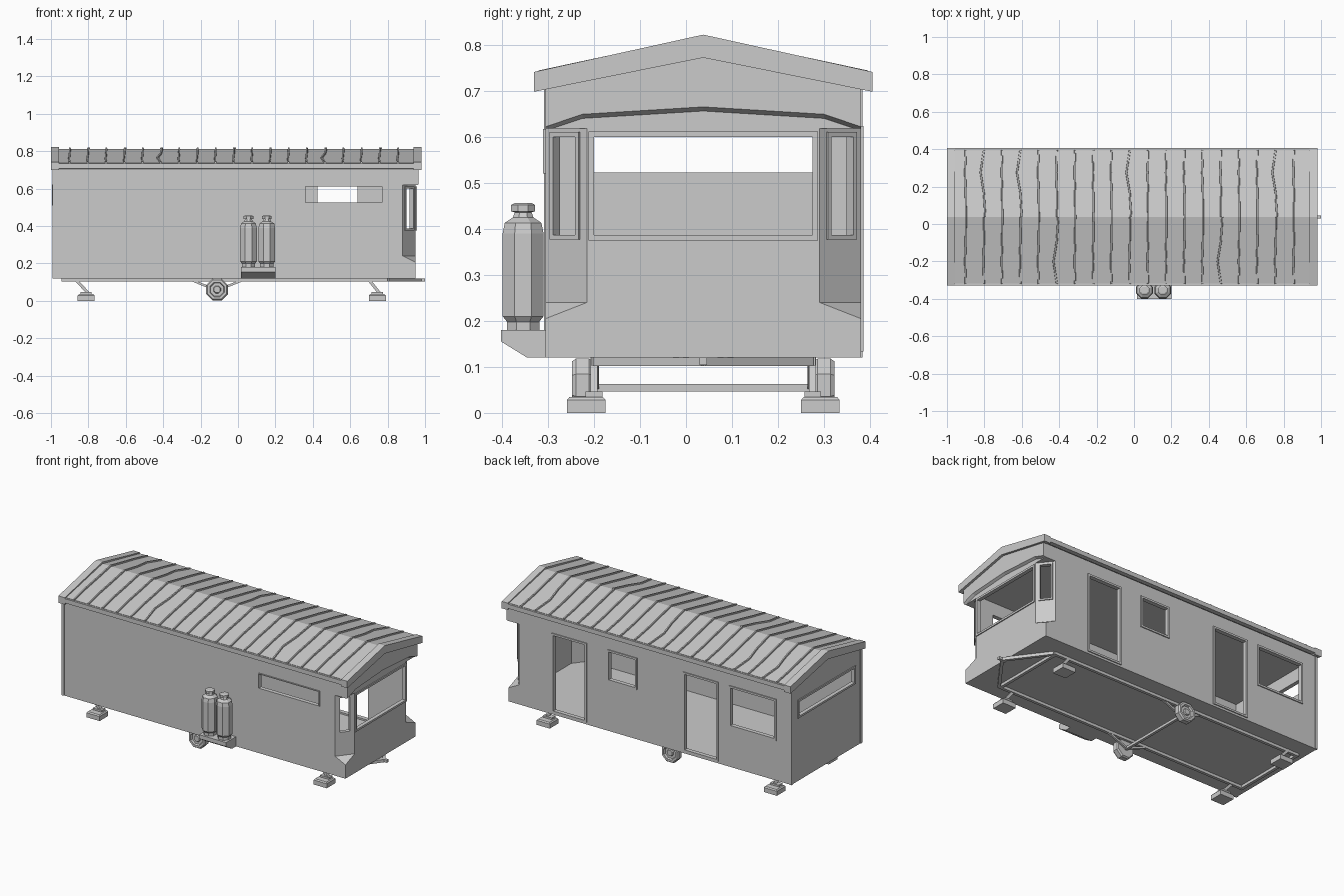
import bpy, bmesh, math
from mathutils import Vector, Matrix

if "Cube" in bpy.data.objects:
    bpy.data.objects.remove(bpy.data.objects["Cube"])

CY = 0.0375  # centre line of the cabin


def obj(name, verts, faces, mat=Matrix()):
    me = bpy.data.meshes.new(name)
    me.from_pydata([mat @ Vector(v) for v in verts], [], faces)
    bm = bmesh.new()
    bm.from_mesh(me)
    bmesh.ops.recalc_face_normals(bm, faces=bm.faces)
    bm.to_mesh(me)
    bm.free()
    o = bpy.data.objects.new(name, me)
    bpy.context.collection.objects.link(o)
    return o


def loft(name, rings, mat=Matrix(), cap=True):
    n = len(rings[0])
    f = [(k*n+i, k*n+(i+1) % n, k*n+n+(i+1) % n, k*n+n+i)
         for k in range(len(rings)-1) for i in range(n)]
    if cap:
        f += [tuple(range(n)), tuple(range((len(rings)-1)*n, len(rings)*n))]
    return obj(name, [v for r in rings for v in r], f, mat)


def prism_x(name, prof, x0, x1):
    return loft(name, [[(x, y, z) for y, z in prof] for x in (x0, x1)])


def prism_z(name, plan, z0, z1):
    return loft(name, [[(x, y, z) for x, y in plan] for z in (z0, z1)])


def box(name, x0, x1, y0, y1, z0, z1, mat=Matrix()):
    return loft(name, [[(x0, y0, z), (x1, y0, z), (x1, y1, z), (x0, y1, z)] for z in (z0, z1)], mat)


def beam(name, a, b, w):
    a, b = Vector(a), Vector(b)
    m = Matrix.Translation(a) @ (b-a).to_track_quat('Z', 'Y').to_matrix().to_4x4()
    return box(name, -w/2, w/2, -w/2, w/2, 0, (b-a).length, m)


def lathe(name, prof, n, mat):
    ang = [2*math.pi*(i+.5)/n for i in range(n)]
    return loft(name, [[(r*math.cos(a), r*math.sin(a), z) for a in ang] for r, z in prof], mat)


def cut(target, cutter):
    m = target.modifiers.new("cut", 'BOOLEAN')
    m.operation, m.solver, m.object = 'DIFFERENCE', 'EXACT', cutter
    bpy.context.view_layer.objects.active = target
    bpy.ops.object.modifier_apply(modifier=m.name)
    bpy.data.objects.remove(cutter)


def opening(name, c, w, z0, z1, angle, border=0.012):
    # cut a hole through the wall and put a raised frame around it; local -y is outward
    m = Matrix.Translation((c[0], c[1], 0)) @ Matrix.Rotation(angle, 4, 'Z')
    h = w/2
    cut(body, box("cutter", -h, h, -.03, .04, z0, z1, m))
    b = border
    ring = lambda d, y: [(-h-d, y, z0-d), (h+d, y, z0-d), (h+d, y, z1+d), (-h-d, y, z1+d)]
    loft(name + "_frame", [ring(b, .01), ring(b, -.006), ring(0, -.006), ring(0, .01), ring(b, .01)], m, False)


def side(y, s):  # mirror a y value across the cabin centre
    return CY + s*(y-CY)


# Cabin shell: gabled block, overhanging gable end, chamfered far corners
body = prism_x("cabin_body", [(-.305, .12), (.38, .12), (.38, .705), (CY, .785), (-.305, .705)], -.988, .965)
half = [(-.45, .0), (-.45, .625), (-.305, .625), (-.225, .652)]
low = half + [(CY, .668)] + [(side(y, -1), z) for y, z in half[::-1]]
cut(body, loft("cutter", [[(.95, y, z - (.012 if z > 0 else 0)) for y, z in low],
                          [(.97, y, z) for y, z in low]]))
for s in (1, -1):
    plan = [(.84, side(-.356, s)), (.99, side(-.164, s)), (.99, side(-.356, s))]
    cut(body, loft("cutter", [[(*p, z) for p, z in zip(plan, (.24, .24, .165))],
                              [(*p, .618) for p in plan]]))
t = .02
cut(body, prism_z("cutter", [(-.97, -.285), (.872, -.285), (.932, -.208), (.932, side(-.208, -1)),
                             (.872, .36), (-.97, .36)], .135, .69))

# Doors and windows
PI = math.pi
opening("front_window", (.565, -.305), .41, .525, .612, 0, .005)
for name, x0, x1, z0, z1 in (("door_a", .425, .64, .145, .612), ("small_window", .08, .26, .44, .612),
                             ("door_b", -.478, -.26, .145, .612), ("back_window", -.875, -.575, .38, .612)):
    opening(name, ((x0+x1)/2, .38), x1-x0, z0, z1, PI)
opening("bay_window", (.95, CY), .475, .387, .6, PI/2)
opening("end_window", (-.988, CY), .54, .522, .61, -PI/2)
ca = math.atan2(.09, .07)
opening("corner_window_front", (.914, -.2615), .06, .387, .6, ca, .01)
opening("corner_window_back", (.914, side(-.2615, -1)), .06, .387, .6, PI-ca, .01)

# Corner trim at the closed end
for s in (1, -1):
    ys = sorted((side(-.309, s), side(-.293, s)))
    box("corner_trim", -.992, -.976, *ys, .12, .71)

# Roof slab, gable end boards, eave boards
prism_x("roof", [(-.318, .715), (CY, .785), (.393, .715), (.393, .737), (CY, .811), (-.318, .737)], -.965, .95)
board = [(-.33, .698), (CY, .772), (.405, .698), (.405, .741), (CY, .822), (-.33, .741)]
prism_x("gable_board_left", board, -1.0, -.956)
prism_x("gable_board_right", board, .938, .98)
for s in (1, -1):
    ys = sorted((side(-.33, s), side(-.303, s)))
    box("eave_board", -.96, .945, *ys, .708, .735)

# Standing seams, a few of them bent
bent = {1: (5, 14), -1: (1, 3, 9, 17)}
for s in (1, -1):
    for i in range(19):
        x = -.9 + .0975*i
        k = .018 if i in bent[s] else .003
        rings = []
        for y, z, dx in ((-.321, .735, 0), (-.2, .761, -k), (-.09, .784, 0), (CY, .8105, k*.4)):
            rings.append([(x+dx-.006, side(y, s), z-.006), (x+dx+.006, side(y, s), z-.006),
                          (x+dx+.004, side(y, s), z+.009), (x+dx-.004, side(y, s), z+.009)])
        loft("roof_seam", rings)

# Gas bottles on their tray
prism_x("bottle_tray", [(-.402, .18), (-.402, .155), (-.345, .12), (-.3, .12), (-.3, .18)], .015, .2)
bottle = [(.038, .178), (.038, .198), (.048, .21), (.048, .39), (.043, .413), (.024, .425),
          (.02, .436), (.028, .438), (.028, .452), (.02, .456)]
for x in (.056, .154):
    lathe("gas_bottle", bottle, 8, Matrix.Translation((x, -.354, 0)))

# Wheels, axle and suspension arms
tyre = [(.04, -.023), (.056, -.023), (.063, -.014), (.063, .014), (.056, .023), (.042, .023),
        (.037, .012), (.022, .012), (.018, .02)]
for s in (1, -1):
    m = Matrix.Translation((-.112, side(-.225, s), .06)) @ Matrix.Rotation(s*PI/2, 4, 'X')
    lathe("wheel", tyre, 8, m)
    for dx in (-.14, .14):
        beam("suspension_arm", (-.112+dx, side(-.195, s), .112), (-.112, side(-.195, s), .055), .012)
beam("axle", (-.112, -.21, .055), (-.112, .285, .055), .016)

# Chassis rails, tow bar and hitch
for s in (1, -1):
    y = side(-.197, s)
    beam("chassis_rail", (-.945, y, .112), (.8, y, .112), .018)
    beam("tow_arm", (.8, y, .111), (.975, CY, .111), .018)
for x in (-.935, .79):
    beam("cross_member", (x, -.2, .112), (x, .275, .112), .018)
beam("hitch", (.95, CY, .112), (1.0, CY, .112), .016)

# Corner props standing on blocks
for s in (1, -1):
    y, yp = side(-.2, s), side(-.217, s)
    for x, d in ((-.812, -1), (.745, -1)):
        lean = -.06 if x < 0 else -.05
        beam("prop_leg", (x+lean, y, .118), (x+.012, y, .04), .016)
        box("prop_foot", x-.03, x+.03, y-.018, y+.018, .034, .046)
        rx, ry = .045, .042
        loft("prop_block", [[(x-r, yp-q, z), (x+r, yp-q, z), (x+r, yp+q, z), (x-r, yp+q, z)]
                            for z, r, q in ((0, rx, ry), (.028, rx, ry), (.035, rx-.006, ry-.006))])
